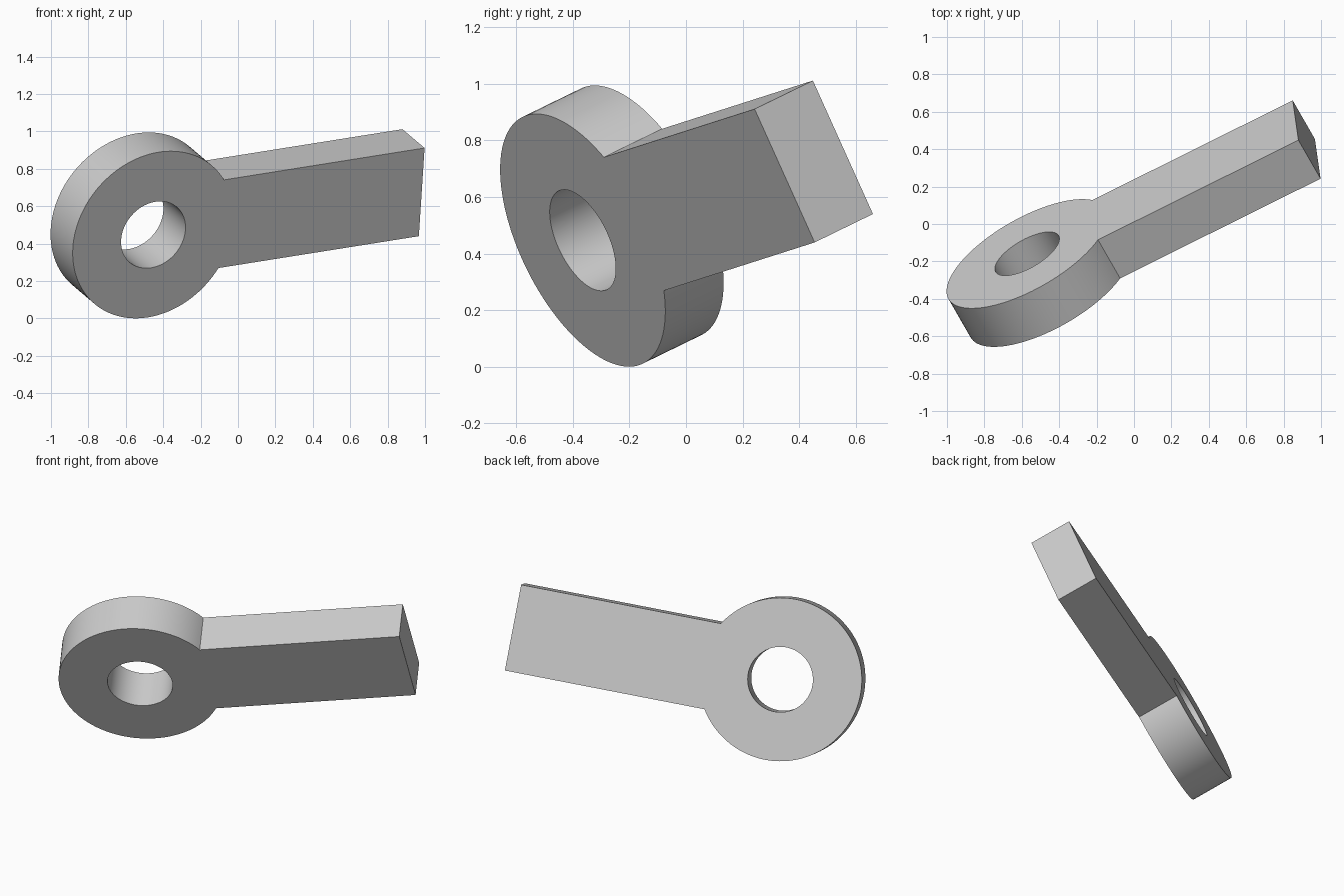
import bpy
import bmesh
from math import asin, cos, sin, pi, radians
from mathutils import Matrix, Vector

cube = bpy.data.objects.get("Cube")
if cube:
    bpy.data.objects.remove(cube, do_unlink=True)

RING_RADIUS = 0.485
HOLE_RADIUS = 0.194
ARM_LENGTH = 1.619      # from ring centre to arm end
ARM_HALF_WIDTH = 0.259
THICKNESS = 0.258
SEGMENTS = 96


def arc(radius, start, end, steps):
    angles = [start + (end - start) * i / steps for i in range(steps + 1)]
    return [(radius * cos(a), radius * sin(a)) for a in angles]


def add_loop(bm, points):
    verts = [bm.verts.new((x, y, 0)) for x, y in points]
    return [bm.edges.new((v, verts[(i + 1) % len(verts)])) for i, v in enumerate(verts)]


# Ring and arm outline, with the round hole
join = asin(ARM_HALF_WIDTH / RING_RADIUS)
outline = arc(RING_RADIUS, join, 2 * pi - join, SEGMENTS)
outline += [(ARM_LENGTH, -ARM_HALF_WIDTH), (ARM_LENGTH, ARM_HALF_WIDTH)]
hole = arc(HOLE_RADIUS, 0, 2 * pi, SEGMENTS)[:-1]

bm = bmesh.new()
edges = add_loop(bm, outline) + add_loop(bm, hole)
bmesh.ops.triangle_fill(bm, edges=edges, use_beauty=True, normal=(0, 0, 1))

# Thickness, running back from the front face
result = bmesh.ops.extrude_face_region(bm, geom=bm.faces[:])
moved = [g for g in result["geom"] if isinstance(g, bmesh.types.BMVert)]
bmesh.ops.translate(bm, verts=moved, vec=(0, 0, -THICKNESS))
bmesh.ops.recalc_face_normals(bm, faces=bm.faces[:])

# Tilted placement: along the arm, across the arm, out of the front face
along = Vector((0.887, 0.441, 0.141)).normalized()
out = Vector((0.465, -0.795, -0.388))
across = out.cross(along).normalized()
out = along.cross(across)
frame = Matrix((along, across, out)).transposed().to_4x4()
frame.translation = (-0.453, -0.365, 0.447)
bm.transform(frame)

mesh = bpy.data.meshes.new("ring_with_arm")
bm.to_mesh(mesh)
bm.free()
ring_with_arm = bpy.data.objects.new("ring_with_arm", mesh)
bpy.context.collection.objects.link(ring_with_arm)

# Plain grey material
grey = bpy.data.materials.new("light_grey")
grey.use_nodes = True
colour = (0.6, 0.6, 0.6, 1)
grey.diffuse_color = colour
grey.node_tree.nodes["Principled BSDF"].inputs["Base Color"].default_value = colour
mesh.materials.append(grey)

# Smooth round walls, sharp rims
bpy.ops.object.select_all(action="DESELECT")
ring_with_arm.select_set(True)
bpy.context.view_layer.objects.active = ring_with_arm
bpy.ops.object.shade_smooth_by_angle(angle=radians(30))
